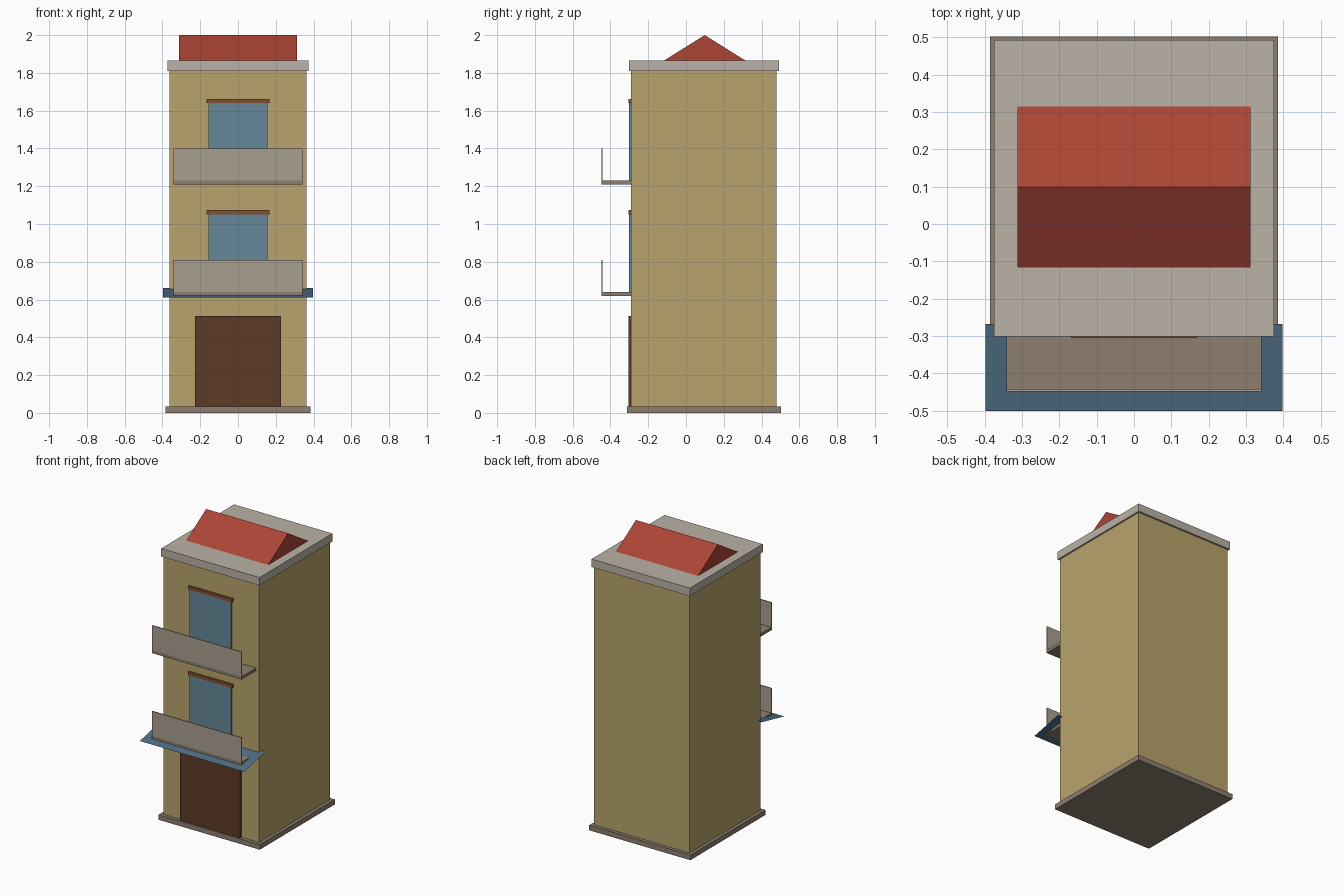
import bpy

if "Cube" in bpy.data.objects:
    bpy.data.objects.remove(bpy.data.objects["Cube"])


def material(name, hex_colour):
    srgb = [int(hex_colour[i:i + 2], 16) / 255 for i in (0, 2, 4)]
    linear = [c / 12.92 if c <= 0.04045 else ((c + 0.055) / 1.055) ** 2.4 for c in srgb]
    mat = bpy.data.materials.new(name)
    mat.diffuse_color = (*linear, 1)
    mat.use_nodes = True
    mat.node_tree.nodes["Principled BSDF"].inputs["Base Color"].default_value = mat.diffuse_color
    return mat


def mesh_part(name, verts, faces, mat):
    mesh = bpy.data.meshes.new(name)
    mesh.from_pydata(verts, [], faces)
    mesh.materials.append(mat)
    obj = bpy.data.objects.new(name, mesh)
    bpy.context.collection.objects.link(obj)
    return obj


def box(name, half_width, y0, y1, z0, z1, mat):
    """Box centred on x = 0."""
    bpy.ops.mesh.primitive_cube_add(size=1, location=(0, (y0 + y1) / 2, (z0 + z1) / 2))
    obj = bpy.context.object
    obj.name = name
    obj.scale = (2 * half_width, y1 - y0, z1 - z0)
    bpy.ops.object.transform_apply(location=False, rotation=False, scale=True)
    obj.data.materials.append(mat)


plaster = material("plaster", "B8A46C")
stone = material("stone", "BAB2A6")
base_stone = material("base_stone", "8C7F6F")
rail_stone = material("rail_stone", "A89F8F")
glass = material("glass", "658799")
wood = material("wood", "80502F")
door_wood = material("door_wood", "5C3A26")
tiles = material("tiles", "AB4535")
cloth = material("cloth", "4F6F85")

# Main volume: base, walls, cornice
box("base", 0.385, -0.313, 0.502, 0, 0.035, base_stone)
box("walls", 0.363, -0.29, 0.479, 0.035, 1.81, plaster)
box("cornice", 0.374, -0.301, 0.492, 1.81, 1.865, stone)

# Gabled roof, ridge along x
w = 0.312
profile = [(-0.117, 1.865), (0.315, 1.865), (0.099, 2.0)]
mesh_part("roof", [(x, y, z) for x in (-w, w) for y, z in profile],
          [(0, 2, 1), (3, 4, 5), (0, 1, 4, 3), (1, 2, 5, 4), (2, 0, 3, 5)], tiles)

# Ground-floor door
box("door", 0.228, -0.305, -0.285, 0.035, 0.513, door_wood)

# Thin sloping awning
mesh_part("awning", [(-0.397, -0.5, 0.61), (0.397, -0.5, 0.61),
                     (0.397, -0.268, 0.66), (-0.397, -0.268, 0.66)], [(0, 1, 2, 3)], cloth)

# Balcony, window and lintel on both upper floors
for floor, z in (("lower", 0.62), ("upper", 1.21)):
    box(floor + "_balcony_slab", 0.341, -0.448, -0.285, z, z + 0.02, base_stone)
    box(floor + "_balcony_rail", 0.341, -0.448, -0.441, z + 0.02, z + 0.19, rail_stone)
    box(floor + "_window", 0.157, -0.301, -0.285, z + 0.02, z + 0.43, glass)
    box(floor + "_lintel", 0.168, -0.305, -0.285, z + 0.43, z + 0.453, wood)
